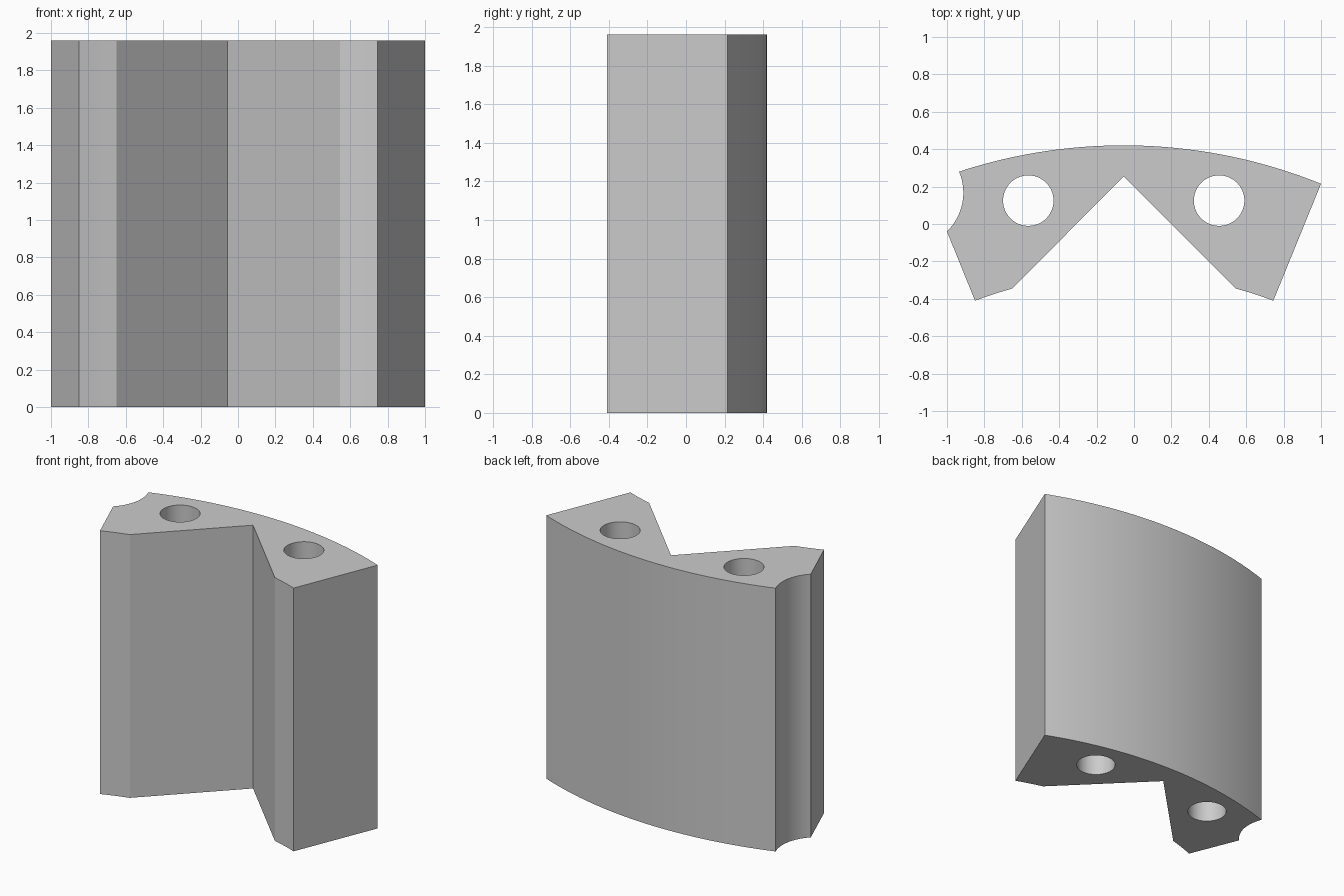
import bpy, bmesh
from math import sin, cos, atan2, radians

HEIGHT = 1.96
ARC_CENTRE = (-0.055, -2.397)   # shared centre of the outer and inner arcs
NOTCH_CENTRE = (-1.203, 0.17)

cube = bpy.data.objects.get("Cube")
if cube:
    bpy.data.objects.remove(cube, do_unlink=True)

grey = bpy.data.materials.new("plain grey")
grey.use_nodes = True
colour = (0.6, 0.6, 0.6, 1)
grey.diffuse_color = colour
grey.node_tree.nodes["Principled BSDF"].inputs["Base Color"].default_value = colour


def arc(centre, start, end, steps):
    """Points on an arc from start to end, blending the radius between them."""
    (cx, cy), (sx, sy), (ex, ey) = centre, start, end
    a, b = atan2(sy - cy, sx - cx), atan2(ey - cy, ex - cx)
    r = ((sx - cx) ** 2 + (sy - cy) ** 2) ** 0.5
    q = ((ex - cx) ** 2 + (ey - cy) ** 2) ** 0.5
    points = []
    for i in range(steps + 1):
        t = i / steps
        angle, radius = a + (b - a) * t, r + (q - r) * t
        points.append((cx + radius * cos(angle), cy + radius * sin(angle)))
    return points


def prism(name, outline, bottom, top):
    """Extrude a counter-clockwise outline upwards into a solid."""
    bm = bmesh.new()
    face = bm.faces.new([bm.verts.new((x, y, bottom)) for x, y in outline])
    new = bmesh.ops.extrude_face_region(bm, geom=[face], use_keep_orig=True)["geom"]
    verts = [v for v in new if isinstance(v, bmesh.types.BMVert)]
    bmesh.ops.translate(bm, verts=verts, vec=(0, 0, top - bottom))
    bmesh.ops.recalc_face_normals(bm, faces=bm.faces)
    mesh = bpy.data.meshes.new(name)
    bm.to_mesh(mesh)
    bm.free()
    mesh.materials.append(grey)
    obj = bpy.data.objects.new(name, mesh)
    bpy.context.collection.objects.link(obj)
    return obj


# Curved block: outer arc, side notch, two feet and the V-shaped cut-out
outline = (
    arc(ARC_CENTRE, (1, 0.215), (-0.935, 0.28), 32)
    + arc(NOTCH_CENTRE, (-0.935, 0.28), (-1, -0.04), 16)[1:]
    + arc(ARC_CENTRE, (-0.85, -0.41), (-0.65, -0.345), 3)
    + [(-0.055, 0.255)]
    + arc(ARC_CENTRE, (0.545, -0.345), (0.745, -0.41), 3)
)
block = prism("curved_block", outline, 0, HEIGHT)

# Two round holes through the full height
bpy.context.view_layer.objects.active = block
for side, x in (("right", -0.565), ("left", 0.455)):
    circle = [(x + 0.135 * cos(radians(a)), 0.125 + 0.135 * sin(radians(a)))
              for a in range(0, 360, 6)]
    cutter = prism(side + "_hole_cutter", circle, -0.1, HEIGHT + 0.1)
    cutter.hide_render = True
    hole = block.modifiers.new(side + "_hole", "BOOLEAN")
    hole.operation = "DIFFERENCE"
    hole.solver = "EXACT"
    hole.object = cutter
    bpy.ops.object.modifier_apply(modifier=hole.name)
    bpy.data.objects.remove(cutter, do_unlink=True)

# Smooth arcs and holes, crisp corners
bpy.ops.object.select_all(action="DESELECT")
block.select_set(True)
bpy.ops.object.shade_smooth_by_angle(angle=radians(15))
